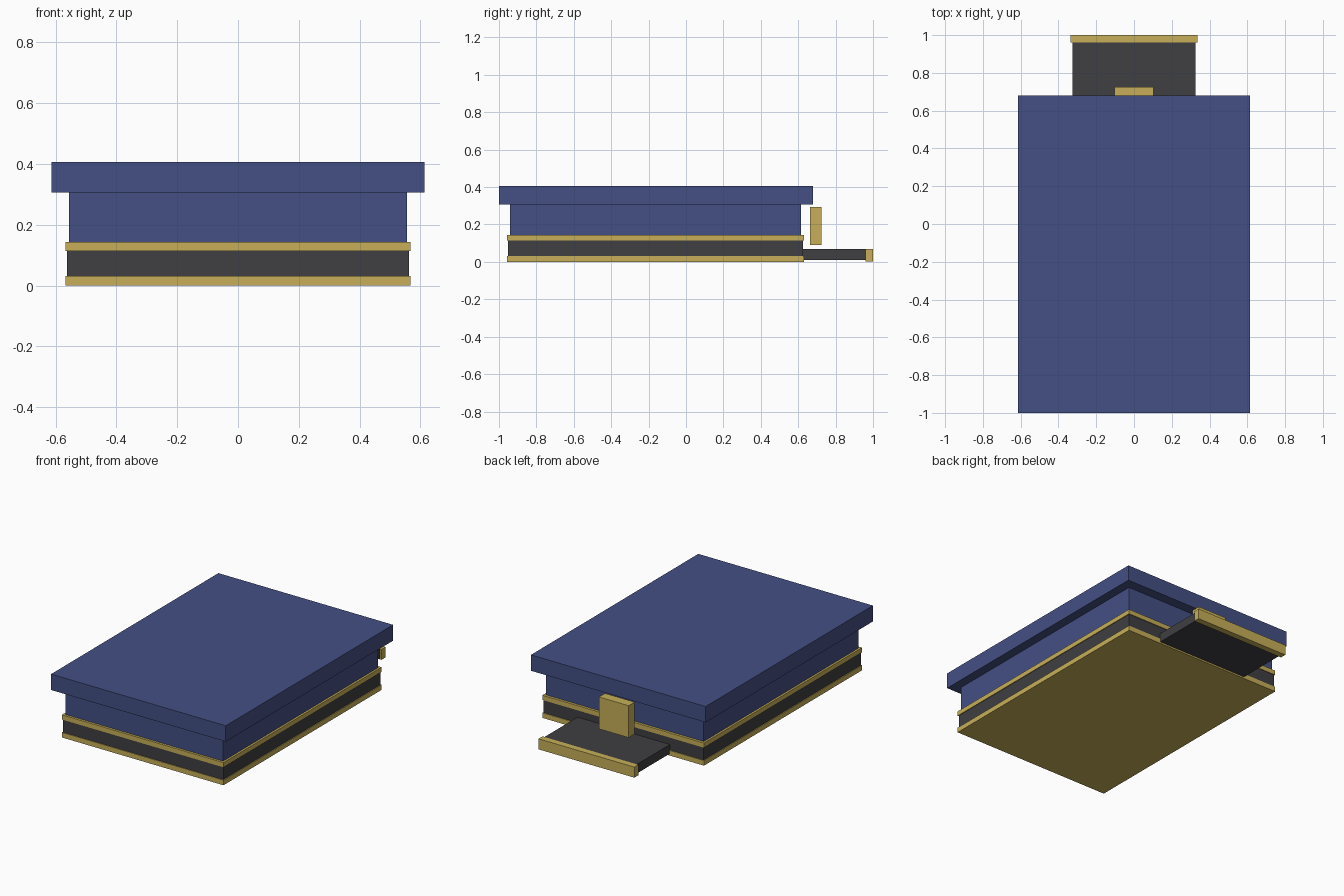
import bpy

cube = bpy.data.objects.get("Cube")
if cube:
    bpy.data.objects.remove(cube, do_unlink=True)


def material(name, color):
    mat = bpy.data.materials.new(name)
    mat.use_nodes = True
    mat.diffuse_color = (*color, 1)
    mat.node_tree.nodes["Principled BSDF"].inputs["Base Color"].default_value = (*color, 1)
    return mat


blue = material("dusty blue", (0.058, 0.08, 0.23))
gold = material("muted gold", (0.57, 0.43, 0.10))
dark = material("charcoal", (0.05, 0.049, 0.054))


def box(name, half_width, y_range, z_range, mat):
    """Box centred on x = 0, spanning the given depth and height."""
    (y0, y1), (z0, z1) = y_range, z_range
    bpy.ops.mesh.primitive_cube_add(size=1, location=(0, (y0 + y1) / 2, (z0 + z1) / 2))
    obj = bpy.context.object
    obj.name = name
    obj.scale = (2 * half_width, y1 - y0, z1 - z0)
    bpy.ops.object.transform_apply(location=False, rotation=False, scale=True)
    obj.data.materials.append(mat)
    return obj


# Box body: dark drawer housing between two gold trims, blue upper body, lid
box("drawer_housing", 0.563, (-0.952, 0.626), (0.02, 0.125), dark)
box("bottom_trim", 0.568, (-0.957, 0.631), (0, 0.032), gold)
box("middle_trim", 0.568, (-0.957, 0.631), (0.114, 0.144), gold)
box("upper_body", 0.555, (-0.942, 0.615), (0.13, 0.31), blue)
box("lid", 0.614, (-1, 0.68), (0.306, 0.407), blue)

# Pulled-out tray with its gold edge, and the latch plate at the back
box("tray", 0.325, (0.6, 0.97), (0.01, 0.068), dark)
box("tray_edge", 0.337, (0.96, 1), (0.003, 0.07), gold)
box("latch", 0.104, (0.664, 0.725), (0.09, 0.293), gold)
